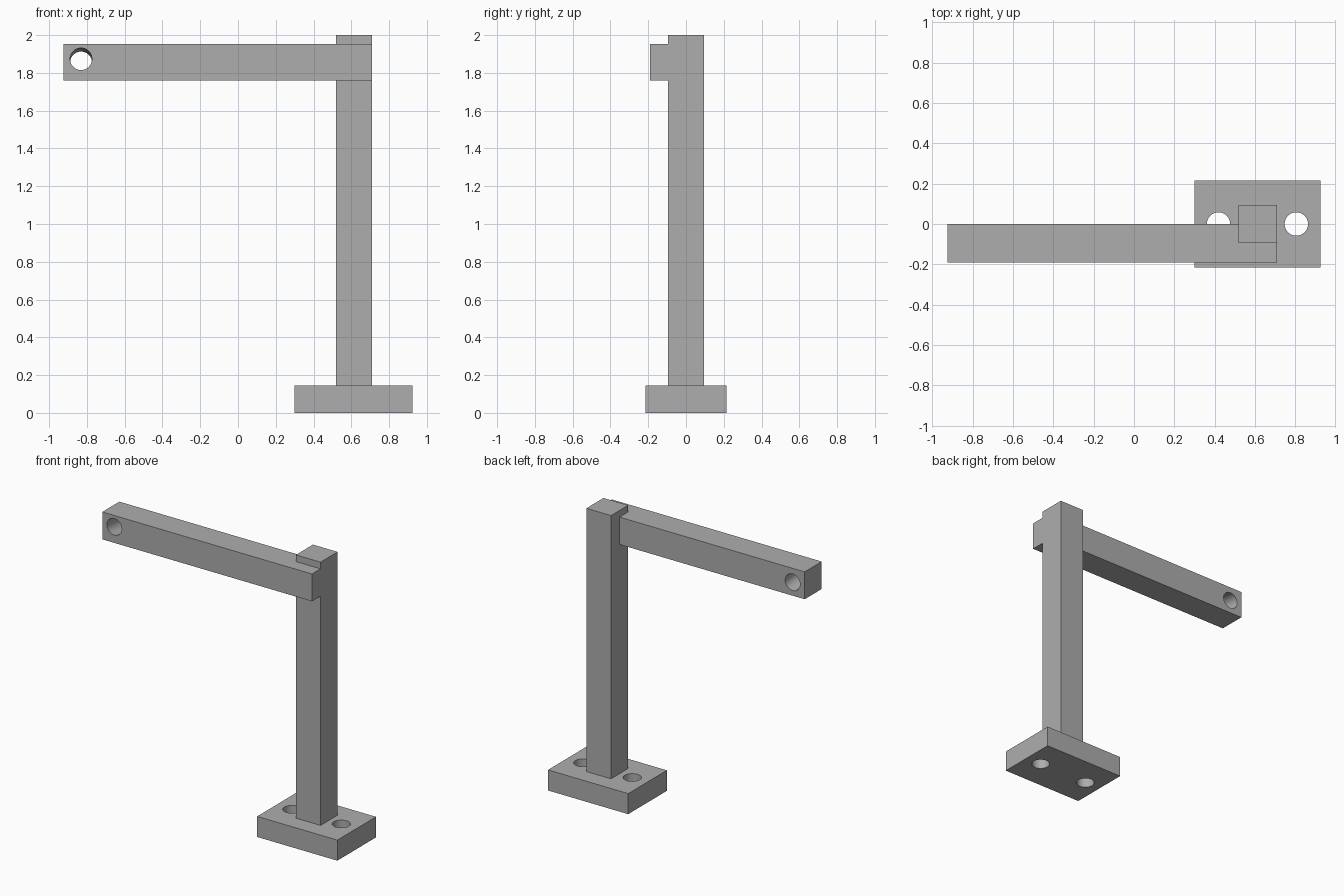
import bpy
import math
from mathutils import Vector

cube = bpy.data.objects.get("Cube")
if cube:
    bpy.data.objects.remove(cube, do_unlink=True)

grey = bpy.data.materials.new("plain grey")
grey.use_nodes = True
grey.diffuse_color = (0.42, 0.42, 0.42, 1)
grey.node_tree.nodes["Principled BSDF"].inputs["Base Color"].default_value = grey.diffuse_color


def block(name, low, high):
    """Square-edged bar between two opposite corners."""
    low, high = Vector(low), Vector(high)
    bpy.ops.mesh.primitive_cube_add(size=1, location=(low + high) / 2)
    obj = bpy.context.object
    obj.name = name
    obj.scale = high - low
    bpy.ops.object.transform_apply(location=False, rotation=False, scale=True)
    obj.data.materials.append(grey)
    return obj


def drill(target, name, centre, axis):
    """Cut a round through-hole along an axis."""
    bpy.ops.mesh.primitive_cylinder_add(vertices=48, radius=0.058, depth=0.5, location=centre)
    cutter = bpy.context.object
    cutter.name = name
    cutter.rotation_euler = Vector(axis).to_track_quat("Z", "Y").to_euler()
    cutter.data.materials.append(grey)
    cutter.hide_render = True
    cutter.hide_set(True)
    cut = target.modifiers.new(name, "BOOLEAN")
    cut.operation = "DIFFERENCE"
    cut.solver = "EXACT"
    cut.object = cutter


def finish(obj):
    """Apply the cuts, remove the cutters and smooth the bores."""
    bpy.ops.object.select_all(action="DESELECT")
    obj.select_set(True)
    bpy.context.view_layer.objects.active = obj
    for mod in list(obj.modifiers):
        cutter = mod.object
        bpy.ops.object.modifier_apply(modifier=mod.name)
        bpy.data.objects.remove(cutter, do_unlink=True)
    bpy.ops.object.shade_smooth_by_angle(angle=math.radians(30))


# Foot plate with a mounting hole on each side of the post
base = block("base_plate", (0.3, -0.215, 0), (0.925, 0.215, 0.145))
for side, x in (("right", 0.419), ("left", 0.805)):
    drill(base, side + "_mounting_hole", (x, 0, 0.07), (0, 0, 1))
finish(base)

# Upright post
block("post", (0.518, -0.095, 0.145), (0.71, 0.095, 2))

# Arm half-lapped into the front of the post, its end hole sloping slightly down to the back
arm = block("arm", (-0.925, -0.19, 1.76), (0.71, 0, 1.953))
drill(arm, "arm_hole", (-0.831, -0.095, 1.864), (0, 1, -0.1))
finish(arm)
